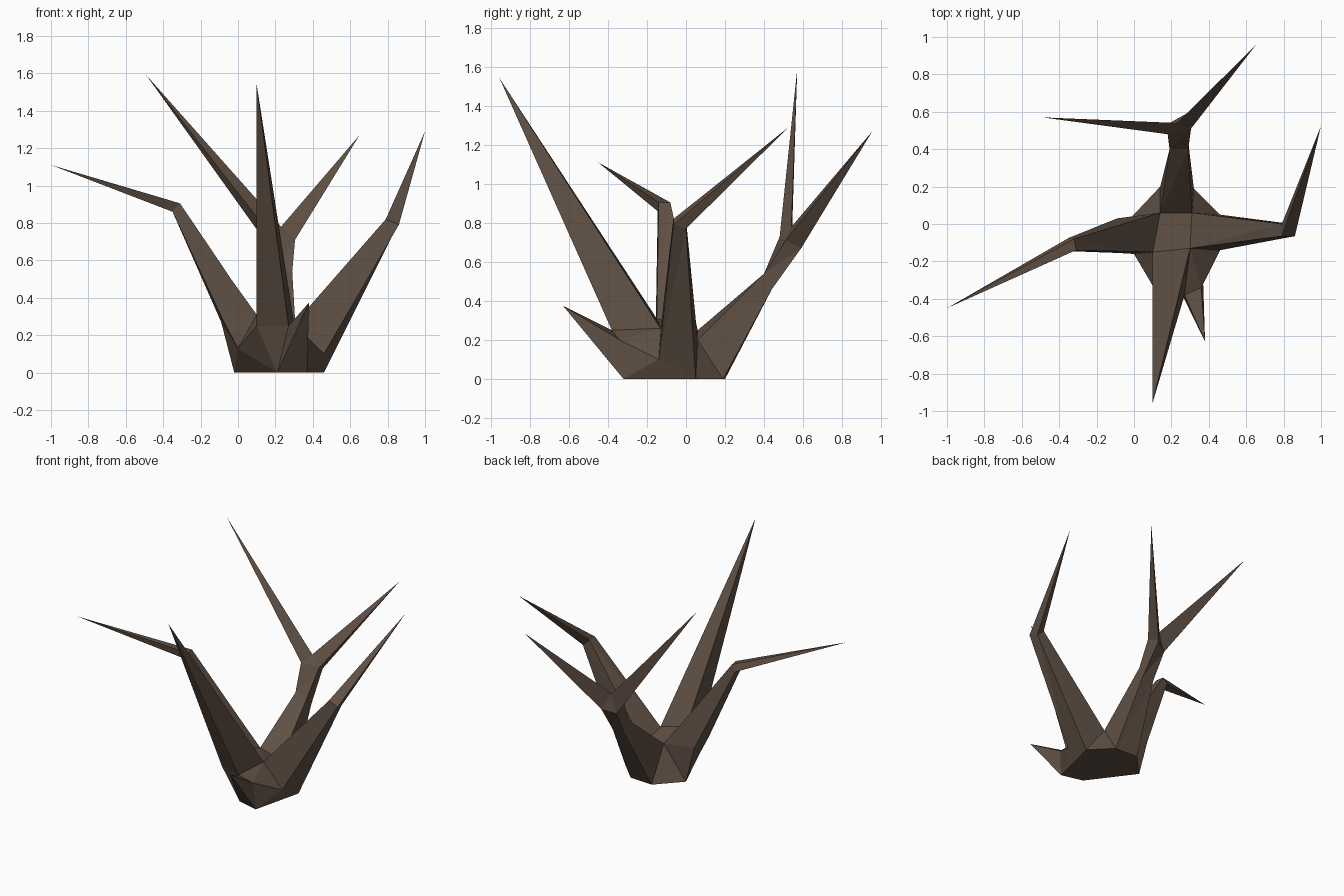
import bpy, bmesh

if "Cube" in bpy.data.objects:
    bpy.data.objects.remove(bpy.data.objects["Cube"])

bm = bmesh.new()


def pts(*coords):
    return [bm.verts.new(c) for c in coords]


def face(*vs):
    bm.faces.new(vs)


def limb(*rings):
    """Skin a limb through successive rings that share point order."""
    for a, b in zip(rings, rings[1:]):
        for i in range(len(a)):
            j = (i + 1) % len(a)
            face(a[i], a[j], b[j], b[i])


def point(ring, tip):
    """Close a ring into a sharp tip."""
    t = bm.verts.new(tip)
    for i in range(len(ring)):
        face(ring[i], ring[(i + 1) % len(ring)], t)


# Stump: ground hexagon, two raised corners, crown
A, C, D, F, G, H = pts((-.02, .03, 0), (.21, -.28, 0), (.37, -.32, 0),
                       (.46, .05, 0), (.32, .19, 0), (.14, .2, 0))
B, E = pts((0, -.16, .13), (.46, -.14, .1))
c0, c1, c2, c3 = pts((.1, -.15, .31), (.3, -.13, .26), (.31, .06, .2), (.14, .06, .25))
p0, p1, q = pts((.1, -.33, .25), (.27, -.38, .25), (.36, -.34, .2))
face(A, C, D, F, G, H)
face(c0, c1, c2, c3)
face(A, C, B)
face(B, C, p1, p0)
face(B, p0, c0)
face(D, E, F)
face(D, E, q)
face(E, c1, p1, q)
face(F, G, c2)
face(H, A, c3)

# Front spike and short root spike
point([p0, p1, c1, c0], (.1, -.955, 1.54))
point([C, D, q, p1], (.38, -.63, .375))

# Left limb
mid = pts((-.09, .03, .27), (-.08, -.155, .28), (-.03, -.147, .49), (-.01, .015, .46))
elbow = pts((-.35, -.075, .86), (-.35, -.145, .86), (-.31, -.14, .905), (-.32, -.08, .905))
limb([A, B, c0, c3], mid, elbow)
point(elbow, (-1, -.45, 1.11))

# Right limb
elbow = pts((.86, -.065, .79), (.845, 0, .77), (.79, 0, .82), (.79, -.065, .82))
limb([E, F, c2, c1], elbow)
point(elbow, (1, .525, 1.29))

# Back limb with fork
neck = pts((.29, .44, .46), (.2, .44, .46), (.19, .4, .54), (.29, .4, .54))
fork = pts((.28, .59, .67), (.19, .54, .64), (.18, .48, .73), (.305, .51, .71))
crotch, = pts((.23, .54, .78))
limb([G, H, c3, c2], neck, fork)
face(fork[0], fork[1], crotch)
face(fork[2], fork[3], crotch)
point([fork[1], fork[2], crotch], (-.49, .57, 1.59))
point([fork[3], fork[0], crotch], (.65, .955, 1.27))

bmesh.ops.triangulate(bm, faces=[f for f in bm.faces if len(f.verts) == 4])
bmesh.ops.recalc_face_normals(bm, faces=bm.faces)
mesh = bpy.data.meshes.new("dead_shrub")
bm.to_mesh(mesh)
bm.free()
shrub = bpy.data.objects.new("dead_shrub", mesh)
bpy.context.collection.objects.link(shrub)
bark = bpy.data.materials.new("bark")
bark.diffuse_color = (.115, .08, .058, 1)
bark.use_nodes = True
bark.node_tree.nodes["Principled BSDF"].inputs["Base Color"].default_value = bark.diffuse_color
mesh.materials.append(bark)
